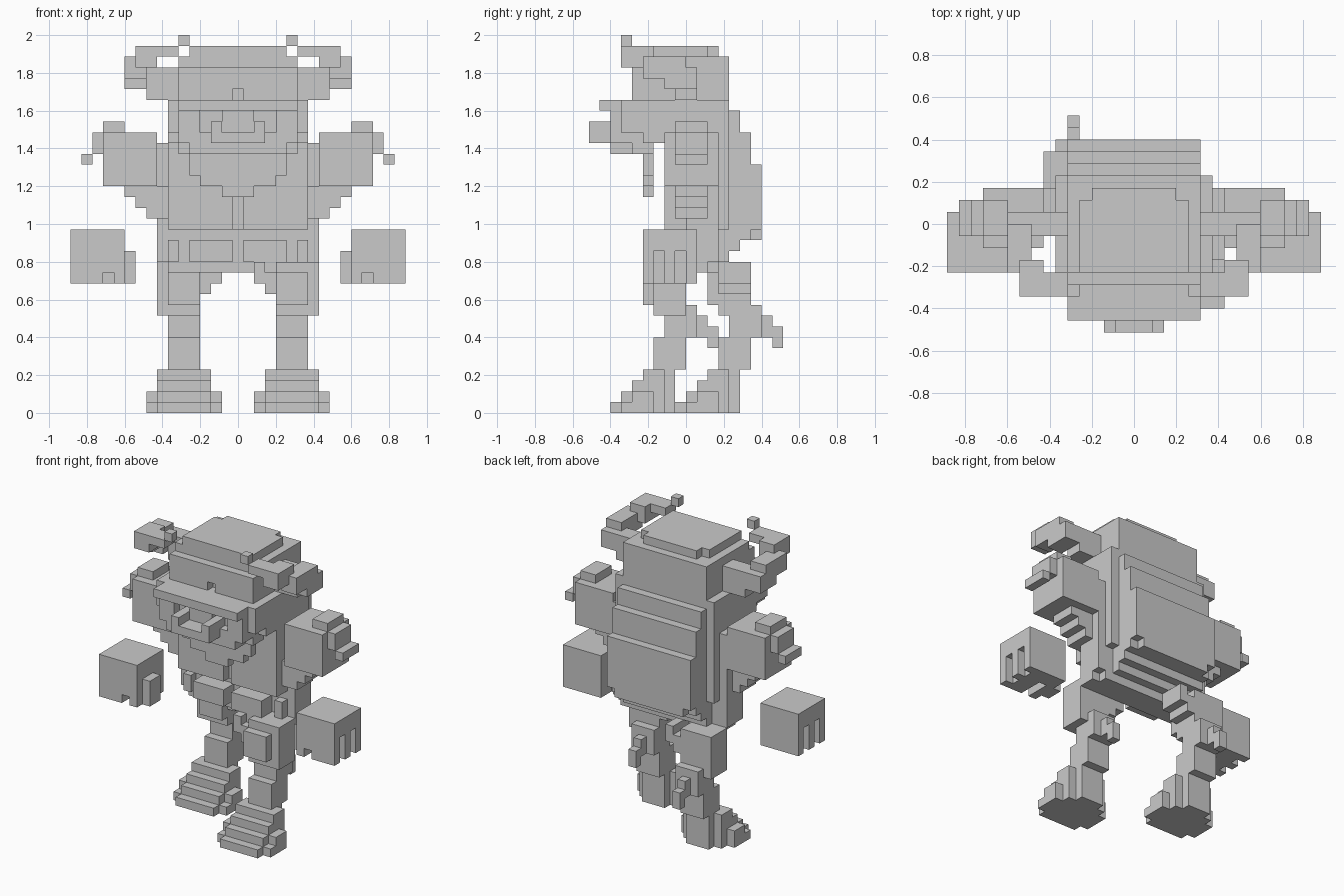
import bpy, bmesh
from mathutils import Vector

UNIT = 2 / 35
AXES = [Vector(a) for a in ((1, 0, 0), (0, 1, 0), (0, 0, 1))]
parts = {}

if "Cube" in bpy.data.objects:
    bpy.data.objects.remove(bpy.data.objects["Cube"], do_unlink=True)

grey = bpy.data.materials.new("plain grey")
grey.use_nodes = True
grey.diffuse_color = (0.59, 0.59, 0.59, 1)
grey.node_tree.nodes["Principled BSDF"].inputs["Base Color"].default_value = grey.diffuse_color


def cells(x, y, z, side=1, shift=0):
    return {(side * i, j + shift, k) for i in range(*x) for j in range(*y) for k in range(*z)}


def fill(name, x, y, z, side=1, shift=0):
    parts.setdefault(name, set()).update(cells(x, y, z, side, shift))


def carve(name, x, y, z, side=1):
    parts[name] -= cells(x, y, z, side)


def wide(w):
    """Cell range centred on the middle plane."""
    return (1 - w, w)


def make_object(name, filled):
    """Skin a set of blocks with only its outer faces."""
    bm = bmesh.new()
    for cell in filled:
        centre = Vector(cell) + Vector((0, 0.5, 0.5))
        for n, axis in enumerate(AXES):
            for sign in (-1, 1):
                normal = axis * sign
                if tuple(int(v) for v in Vector(cell) + normal) in filled:
                    continue
                u = AXES[(n + 1) % 3] / 2
                v = AXES[(n + 2) % 3] / 2 * sign
                mid = centre + normal / 2
                corners = (mid - u - v, mid + u - v, mid + u + v, mid - u + v)
                bm.faces.new([bm.verts.new(c * UNIT) for c in corners])
    bmesh.ops.remove_doubles(bm, verts=bm.verts, dist=UNIT / 100)
    bmesh.ops.dissolve_limit(bm, angle_limit=0.01, verts=bm.verts, edges=bm.edges)
    mesh = bpy.data.meshes.new(name)
    bm.to_mesh(mesh)
    bm.free()
    mesh.materials.append(grey)
    bpy.context.collection.objects.link(bpy.data.objects.new(name, mesh))


# Torso core, shoulders, chest and belt
fill("torso", x=wide(7), y=(-1, 4), z=(17, 29))
fill("torso", x=wide(7), y=(0, 3), z=(14, 17))
fill("torso", x=wide(6), y=(0, 4), z=(14, 17))
fill("torso", x=wide(8), y=(0, 3), z=(14, 25))
fill("torso", x=wide(7), y=(0, 3), z=(13, 14))
fill("torso", x=wide(7), y=(-2, 0), z=(19, 25))
carve("torso", x=wide(1), y=(-2, -1), z=(19, 20))

# Humped back
fill("back_hump", x=wide(6), y=(3, 5), z=(15, 28))
fill("back_hump", x=wide(6), y=(4, 6), z=(16, 26))
fill("back_hump", x=wide(6), y=(5, 7), z=(17, 23))
fill("back_hump", x=wide(5), y=(5, 7), z=(16, 17))

# Head, crown and muzzle
fill("head", x=wide(6), y=(-5, 4), z=(29, 33))
fill("head", x=wide(5), y=(-4, 2), z=(33, 34))
fill("head", x=wide(4), y=(2, 3), z=(33, 34))
carve("head", x=wide(1), y=(-5, -4), z=(29, 30))
carve("head", x=wide(6), y=(-5, -4), z=(32, 33))
fill("face", x=wide(7), y=(-6, -1), z=(25, 29))
fill("face", x=wide(6), y=(-7, -3), z=(24, 28))
fill("face", x=wide(6), y=(-8, -5), z=(28, 29))
fill("muzzle", x=wide(3), y=(-9, -7), z=(25, 26))

# Hanging beard in narrowing rows
for width, low, high in ((5, 22, 24), (4, 21, 22), (2, 20, 21)):
    fill("beard", x=wide(width), y=(-4, -3), z=(low, high))

for label, side, stride in (("left", 1, 0), ("right", -1, 6)):
    # Eye socket with a small tusk below it, and a stepped jaw corner
    carve("face", x=(2, 4), y=(-7, -6), z=(26, 28), side=side)
    carve("face", x=(5, 6), y=(-7, -5), z=(24, 25), side=side)
    carve("face", x=(6, 7), y=(-6, -4), z=(25, 26), side=side)
    fill(label + "_tusk", x=(2, 3), y=(-9, -6), z=(26, 27), side=side)

    # Belly and chest pads
    pads = label + "_body_pads"
    fill(pads, x=(1, 5), y=(-2, 0), z=(14, 16), side=side)
    fill(pads, x=(6, 7), y=(-1, 0), z=(14, 16), side=side)
    fill(pads, x=(1, 7), y=(-2, -1), z=(17, 19), side=side)

    # Curled horn
    horn = label + "_horn"
    fill(horn, x=(6, 9), y=(-1, 1), z=(29, 32), side=side)
    fill(horn, x=(9, 11), y=(-2, 1), z=(30, 32), side=side)
    fill(horn, x=(9, 11), y=(-4, 0), z=(31, 33), side=side)
    fill(horn, x=(8, 10), y=(-6, -3), z=(32, 34), side=side)
    fill(horn, x=(6, 8), y=(-6, -4), z=(33, 34), side=side)
    fill(horn, x=(5, 6), y=(-6, -5), z=(34, 35), side=side)

    # Upper arm with stepped underside and shoulder spikes
    arm = label + "_arm"
    fill(arm, x=(8, 13), y=(-2, 3), z=(21, 26), side=side)
    for step in range(3):
        fill(arm, x=(7, 9 + step), y=(-1, 2), z=(18 + step, 21), side=side)
    fill(arm, x=(11, 13), y=(-1, 2), z=(26, 27), side=side)
    fill(arm, x=(13, 14), y=(-1, 2), z=(24, 26), side=side)
    fill(arm, x=(14, 15), y=(-1, 2), z=(23, 24), side=side)

    # Floating fist with finger grooves and thumb
    fist = label + "_fist"
    fill(fist, x=(11, 16), y=(-4, 1), z=(12, 17), side=side)
    for groove in (-3, -1):
        carve(fist, x=(15, 16), y=(groove, groove + 1), z=(12, 15), side=side)
    carve(fist, x=(12, 13), y=(-4, -1), z=(12, 13), side=side)
    fill(fist, x=(10, 11), y=(-3, -1), z=(12, 15), side=side)

    # Striding leg: thigh, calf, shin and heel spur
    leg = label + "_leg"
    fill(leg, x=(4, 7), y=(-4, 0), z=(10, 13), side=side, shift=stride)
    fill(leg, x=(4, 8), y=(-3, 0), z=(9, 14), side=side, shift=stride)
    fill(leg, x=(3, 4), y=(-3, 0), z=(11, 13), side=side, shift=stride)
    fill(leg, x=(2, 3), y=(-3, 0), z=(12, 14), side=side, shift=stride)
    fill(leg, x=(4, 7), y=(-2, 1), z=(7, 10), side=side, shift=stride)
    fill(leg, x=(4, 7), y=(-3, 0), z=(4, 7), side=side, shift=stride)
    fill(leg, x=(5, 6), y=(1, 2), z=(7, 9), side=side, shift=stride)
    fill(leg, x=(5, 6), y=(2, 3), z=(6, 8), side=side, shift=stride)

    # Stepped foot with a narrow heel and a broad ball
    foot = label + "_foot"
    for level in range(4):
        fill(foot, x=(3, 8), y=(level - 7, -2), z=(level, level + 1), side=side, shift=stride)
    fill(foot, x=(4, 7), y=(-2, -1), z=(0, 4), side=side, shift=stride)
    for level in range(2):
        fill(foot, x=(2, 9), y=(level - 6, -3), z=(level, level + 1), side=side, shift=stride)

# Hip link carrying the forward thigh
fill("left_hip", x=(2, 8), y=(-2, 2), z=(13, 14))

for name, filled in parts.items():
    make_object(name, filled)
